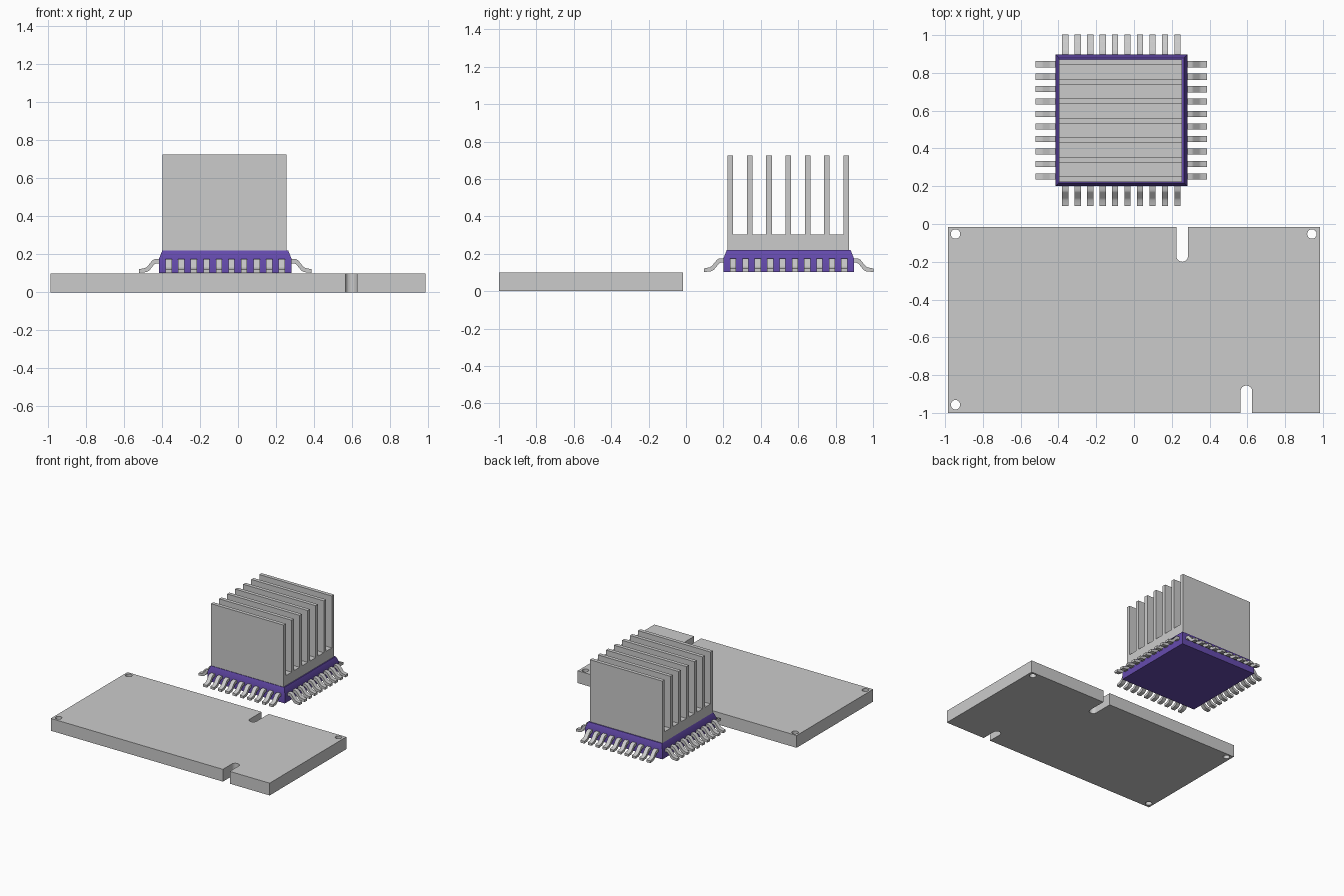
import bpy, bmesh, math
from mathutils import Matrix, Vector

if "Cube" in bpy.data.objects:
    bpy.data.objects.remove(bpy.data.objects["Cube"])


def material(name, rgb):
    m = bpy.data.materials.new(name)
    m.diffuse_color = (*rgb, 1)
    m.use_nodes = True
    m.node_tree.nodes["Principled BSDF"].inputs["Base Color"].default_value = m.diffuse_color
    return m


GREY = material("light_grey", (0.6, 0.6, 0.6))
PURPLE = material("purple", (0.13, 0.07, 0.42))


def finish(bm, name, mat, smooth=None):
    bmesh.ops.recalc_face_normals(bm, faces=bm.faces)
    me = bpy.data.meshes.new(name)
    bm.to_mesh(me)
    bm.free()
    me.materials.append(mat)
    ob = bpy.data.objects.new(name, me)
    bpy.context.collection.objects.link(ob)
    if smooth:
        bpy.ops.object.select_all(action='DESELECT')
        ob.select_set(True)
        bpy.context.view_layer.objects.active = ob
        bpy.ops.object.shade_smooth_by_angle(angle=math.radians(smooth))
    return ob


def extrude(bm, points, offset):
    """Add a prism: a closed outline pushed along offset."""
    face = bm.faces.new([bm.verts.new(p) for p in points])
    ext = bmesh.ops.extrude_face_region(bm, geom=[face])
    verts = [g for g in ext["geom"] if isinstance(g, bmesh.types.BMVert)]
    bmesh.ops.translate(bm, vec=offset, verts=verts)


def arc(cx, cy, r, a0, a1, n):
    return [(cx + r * math.cos(math.radians(a0 + (a1 - a0) * i / n)),
             cy + r * math.sin(math.radians(a0 + (a1 - a0) * i / n))) for i in range(n + 1)]


# Circuit board: filled outline with two round-ended slots and three corner holes
X, Y0, Y1, T = 0.985, -1.0, -0.015, 0.1
R = 0.031
outline = [(-X, Y0), (0.595 - R, Y0)] + arc(0.595, -0.855 - R, R, 180, 0, 12) + [(0.595 + R, Y0)]
outline += [(X, Y0), (X, Y1), (0.255 + R, Y1)] + arc(0.255, -0.2 + R, R, 0, -180, 12)
outline += [(0.255 - R, Y1), (-X, Y1)]
holes = [arc(x, y, 0.025, 0, 345, 23) for x, y in [(-0.945, -0.053), (0.942, -0.053), (-0.945, -0.957)]]

curve = bpy.data.curves.new("board_outline", 'CURVE')
curve.dimensions = '2D'
curve.fill_mode = 'BOTH'
curve.extrude = T / 2
for loop in [outline] + holes:
    sp = curve.splines.new('POLY')
    sp.points.add(len(loop) - 1)
    for p, (x, y) in zip(sp.points, loop):
        p.co = (x, y, 0, 1)
    sp.use_cyclic_u = True
tmp = bpy.data.objects.new("board_outline", curve)
bpy.context.collection.objects.link(tmp)
bpy.context.view_layer.update()
bm = bmesh.new()
bm.from_mesh(tmp.to_mesh())
tmp.to_mesh_clear()
bpy.data.objects.remove(tmp)
bmesh.ops.remove_doubles(bm, verts=bm.verts, dist=1e-5)
bmesh.ops.translate(bm, vec=(0, 0, T / 2), verts=bm.verts)
for f in bm.faces:
    f.smooth = False
finish(bm, "circuit_board", GREY)

# Chip body: square block with a sloped top edge
CX, CY, H = -0.067, 0.549, 0.349
bm = bmesh.new()
rings = []
for half, z in [(H, 0.102), (H, 0.175), (H - 0.018, 0.22)]:
    rings.append([bm.verts.new((CX + sx * half, CY + sy * half, z))
                  for sx, sy in [(-1, -1), (1, -1), (1, 1), (-1, 1)]])
for a, b in zip(rings, rings[1:]):
    for i in range(4):
        j = (i + 1) % 4
        bm.faces.new((a[i], a[j], b[j], b[i]))
bm.faces.new(rings[0][::-1])
bm.faces.new(rings[-1])
finish(bm, "chip_body", PURPLE, 35)

# Pins: ten bent legs on each of the four sides
profile = [(-0.01, 0.175), (0.022, 0.175), (0.034, 0.168), (0.062, 0.134), (0.074, 0.127), (0.105, 0.121),
           (0.105, 0.102), (0.066, 0.106), (0.052, 0.113), (0.024, 0.147), (0.014, 0.152), (-0.01, 0.152)]
PITCH, W = 0.066, 0.033
for k, side in enumerate(["right", "back", "left", "front"]):
    bm = bmesh.new()
    for i in range(10):
        y = (i - 4.5) * PITCH - W / 2
        extrude(bm, [(H + d, y, z) for d, z in profile], (0, W, 0))
    bm.transform(Matrix.Translation((CX, CY, 0)) @ Matrix.Rotation(k * math.pi / 2, 4, 'Z'))
    finish(bm, "pins_" + side, GREY, 40)

# Heat sink: comb-shaped profile pushed along x
SY, FIN, STEP, N = 0.222, 0.03, 0.1033, 7
comb = [(SY, 0.22)]
for i in range(N):
    y = SY + i * STEP
    comb += [(y, 0.302), (y, 0.724), (y + FIN, 0.724), (y + FIN, 0.302)]
comb = [comb[0]] + comb[2:-1] + [(SY + (N - 1) * STEP + FIN, 0.22)]
bm = bmesh.new()
extrude(bm, [(-0.398, y, z) for y, z in comb], (0.653, 0, 0))
finish(bm, "heat_sink", GREY)
